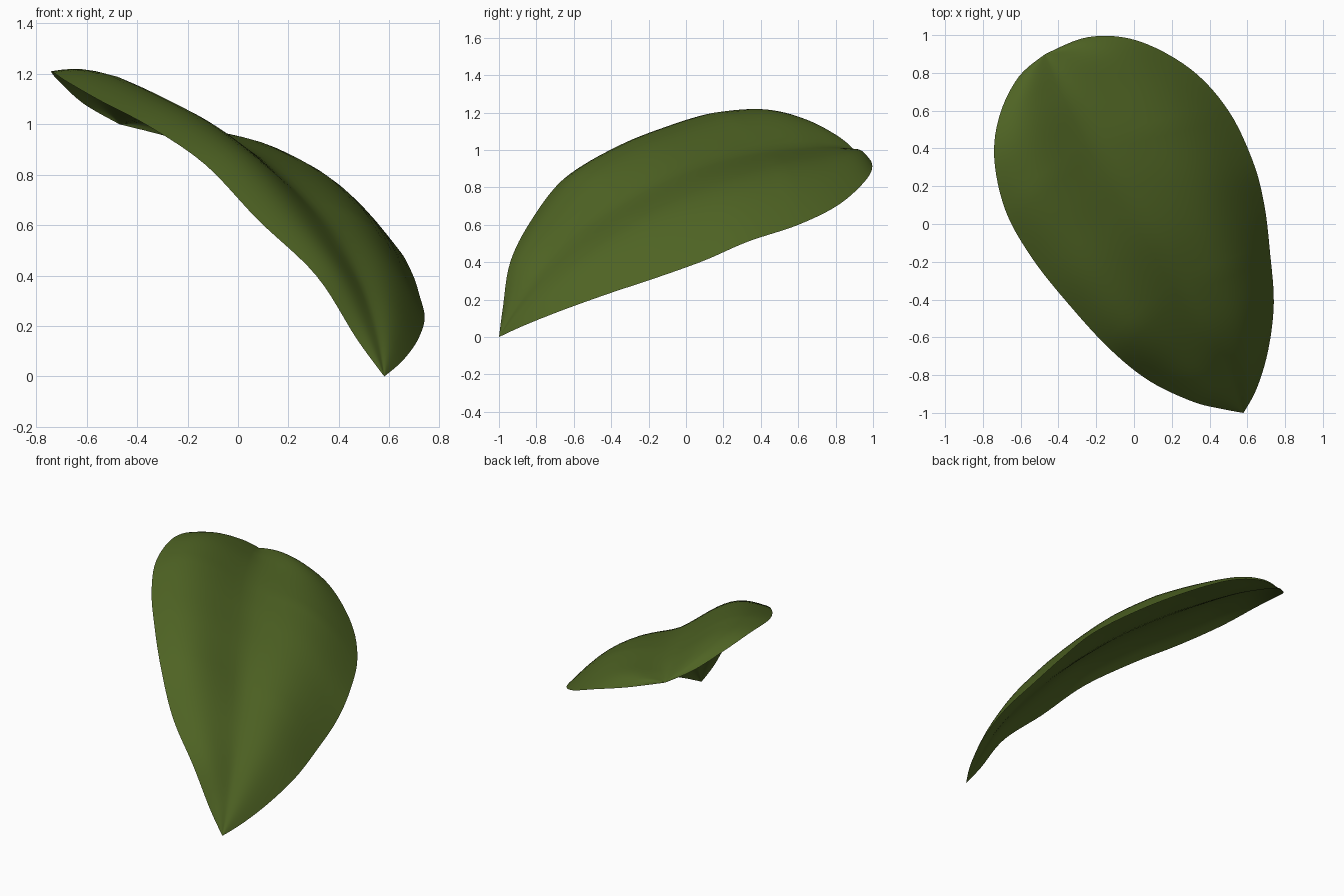
import bpy
import bmesh
import math
from mathutils import Vector

default_cube = bpy.data.objects.get("Cube")
if default_cube:
    bpy.data.objects.remove(default_cube, do_unlink=True)

# Cross ribs of the leaf, stem to tip: (edge, midrib, opposite edge)
STEM = (0.58, -1, 0)
TIP = (-0.47, 0.9, 1)
RIBS = [
    (STEM, STEM, STEM),
    ((0.47, -0.98, 0.15), (0.55, -0.9, 0.17), (0.65, -0.87, 0.06)),
    ((0.31, -0.94, 0.4), (0.49, -0.76, 0.36), (0.71, -0.67, 0.14)),
    ((0.08, -0.83, 0.62), (0.39, -0.57, 0.55), (0.74, -0.42, 0.23)),
    ((-0.13, -0.66, 0.84), (0.25, -0.33, 0.72), (0.72, -0.15, 0.32)),
    ((-0.35, -0.42, 0.99), (0.1, -0.07, 0.86), (0.69, 0.1, 0.41)),
    ((-0.54, -0.18, 1.09), (-0.06, 0.19, 0.95), (0.63, 0.33, 0.51)),
    ((-0.68, 0.07, 1.17), (-0.2, 0.42, 1), (0.5, 0.6, 0.6)),
    ((-0.74, 0.35, 1.21), (-0.31, 0.63, 1.02), (0.3, 0.82, 0.71)),
    ((-0.71, 0.58, 1.17), (-0.39, 0.77, 1.02), (0.02, 0.97, 0.85)),
    ((-0.61, 0.78, 1.08), (-0.44, 0.86, 1.01), (-0.24, 0.99, 0.94)),
    (TIP, TIP, TIP),
]
STEPS = 6        # rows between neighbouring ribs
HALF = 12        # columns on each side of the midrib
RIGHT_BULGE = 0.09
LEFT_BULGE = 0.11


def spline(points, position):
    """Catmull-Rom point at a fractional index along a list of points."""
    last = len(points) - 1
    i = min(int(position), last - 1)
    t = position - i
    p0, p1, p2, p3 = (Vector(points[max(0, min(last, k))])
                      for k in range(i - 1, i + 3))
    return (p1 * 2 + (p2 - p0) * t
            + (p0 * 2 - p1 * 5 + p2 * 4 - p3) * t ** 2
            + (p1 * 3 - p0 - p2 * 3 + p3) * t ** 3) / 2


def lobe_point(midrib, edge, t, bulge):
    """Point from midrib to edge, arched upward with a soft central groove."""
    point = midrib.lerp(edge, t)
    point.z += bulge * math.sin(math.pi * t ** 1.25)
    return point


def make_leaf_blade(name, material):
    bm = bmesh.new()
    edge_right, midrib, edge_left = zip(*RIBS)
    row_total = (len(RIBS) - 1) * STEPS
    rows = []
    for row in range(row_total + 1):
        position = row / STEPS
        right, middle, left = (spline(c, position)
                               for c in (edge_right, midrib, edge_left))
        # The arch fades out at the stem and the tip
        fade = min(1, 3 * position / len(RIBS), (row_total - row) / (4 * STEPS))
        verts = []
        for column in range(-HALF, HALF + 1):
            t = abs(column) / HALF
            edge, bulge = (right, RIGHT_BULGE) if column < 0 else (left, LEFT_BULGE)
            verts.append(bm.verts.new(lobe_point(middle, edge, t, bulge * fade)))
        rows.append(verts)
    for lower, upper in zip(rows, rows[1:]):
        for c in range(2 * HALF):
            bm.faces.new((lower[c], lower[c + 1], upper[c + 1], upper[c]))
    # Close the pointed ends
    bmesh.ops.remove_doubles(bm, verts=bm.verts[:], dist=0.0005)
    for face in bm.faces:
        face.smooth = True
    mesh = bpy.data.meshes.new(name)
    bm.to_mesh(mesh)
    bm.free()
    mesh.materials.append(material)
    leaf = bpy.data.objects.new(name, mesh)
    bpy.context.collection.objects.link(leaf)
    return leaf


# Leaf colour
leaf_green = bpy.data.materials.new("leaf_green")
leaf_green.use_nodes = True
colour = (0.077, 0.125, 0.017, 1)
leaf_green.diffuse_color = colour
leaf_green.node_tree.nodes["Principled BSDF"].inputs["Base Color"].default_value = colour

make_leaf_blade("leaf_blade", leaf_green)
